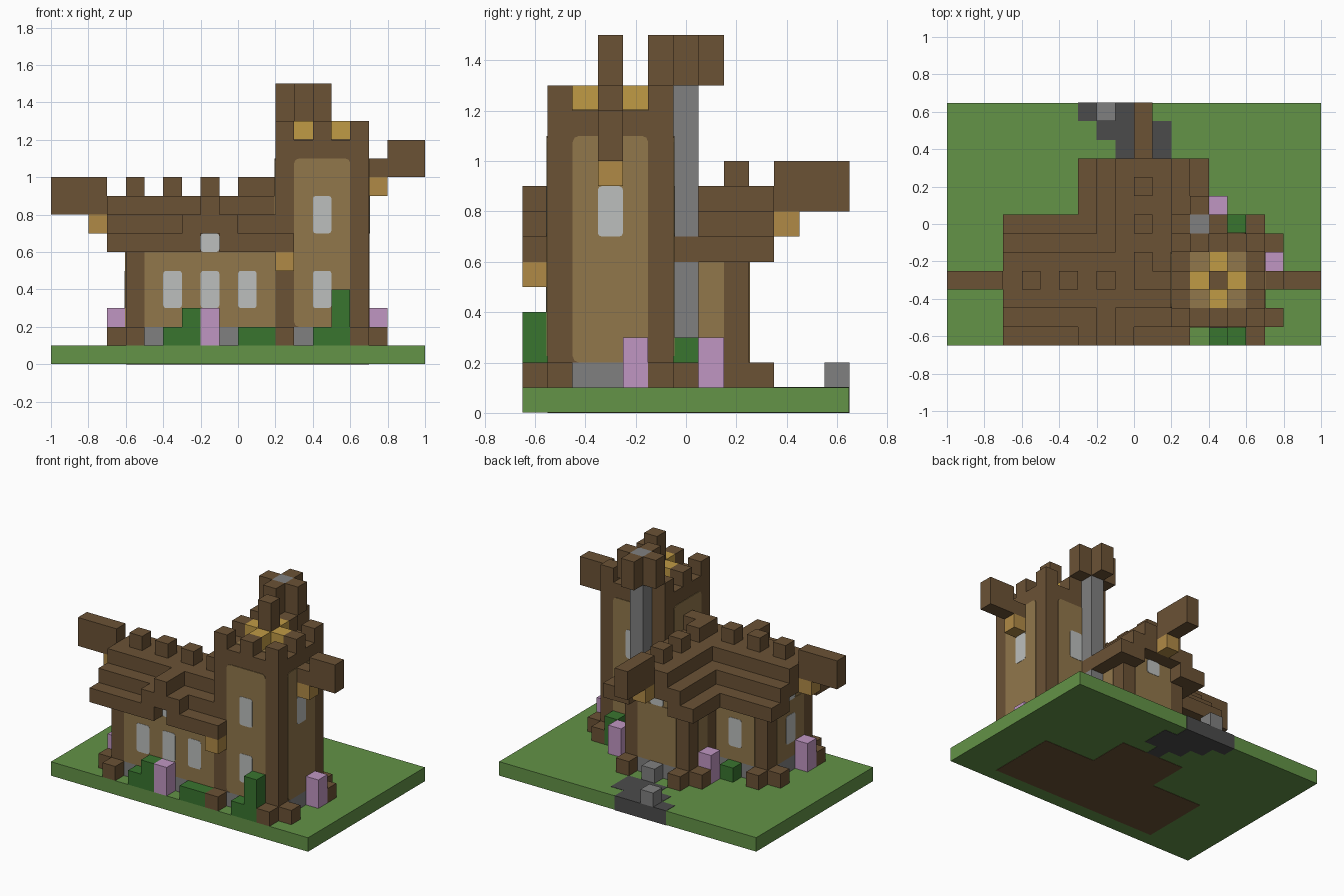
import bpy
import bmesh
from mathutils import Vector

cube = bpy.data.objects.get("Cube")
if cube:
    bpy.data.objects.remove(cube, do_unlink=True)

UNIT = 0.1
ORIGIN = Vector((-1, -0.65, 0))


def linear(c):
    c /= 255
    return c / 12.92 if c <= 0.04045 else ((c + 0.055) / 1.055) ** 2.4


def material(name, hexcode):
    rgb = [linear(v) for v in bytes.fromhex(hexcode)] + [1]
    m = bpy.data.materials.new(name)
    m.use_nodes = True
    m.diffuse_color = rgb
    m.node_tree.nodes["Principled BSDF"].inputs["Base Color"].default_value = rgb
    return m


grass = material("grass green", "639347")
leaf = material("leaf green", "39752f")
timber = material("timber brown", "6b5235")
plaster = material("tan plaster", "91774b")
gold = material("gold", "c09b45")
amber = material("amber", "b08a46")
glass = material("pale glass", "bcbfbd")
blossom = material("blossom pink", "c096c2")
stone = material("stone grey", "808080")
path_stone = material("dark path", "4b4b4b")


def add_box(bm, lo, hi):
    """Add one box given its low and high corner in grid units."""
    verts = bmesh.ops.create_cube(bm, size=1)["verts"]
    lo, hi = Vector(lo), Vector(hi)
    for v in verts:
        v.co = ORIGIN + UNIT * ((lo + hi) / 2 + v.co * (hi - lo))
    return verts


def finish(name, mat, bm):
    mesh = bpy.data.meshes.new(name)
    bm.to_mesh(mesh)
    bm.free()
    mesh.materials.append(mat)
    obj = bpy.data.objects.new(name, mesh)
    bpy.context.collection.objects.link(obj)
    return obj


def boxes(name, mat, *spans):
    bm = bmesh.new()
    for lo, hi in spans:
        add_box(bm, lo, hi)
    return finish(name, mat, bm)


def cells(name, mat, spots, z=1, height=1):
    """One upright block on each grid cell."""
    return boxes(name, mat, *[((x, y, z), (x + 1, y + 1, z + height)) for x, y in spots])


def plate(name, mat, face, plane, u, z, lift=0.04, rounding=0.0):
    """Thin plate on a wall; u and z are its spans along the wall and upward."""
    bm = bmesh.new()
    out = -1 if face in ("front", "left") else 1
    depth = sorted((plane - out * 0.02, plane + out * lift))
    axis = 1 if face in ("front", "back") else 0
    spans = [u, depth, z] if axis else [depth, u, z]
    add_box(bm, [s[0] for s in spans], [s[1] for s in spans])
    if rounding:
        edges = [e for e in bm.edges
                 if abs((e.verts[0].co - e.verts[1].co).normalized()[axis]) > 0.9]
        bmesh.ops.bevel(bm, geom=edges, offset=rounding * UNIT, segments=2,
                        profile=0.5, affect="EDGES")
    return finish(name, mat, bm)


def window(name, face, plane, u, z, tall=2):
    plate(name, glass, face, plane, (u, u + 1), (z, z + tall), 0.06, 0.15)


def stepped_roof(name, along, centre, start, end, eaves=(-1, 1)):
    """Roof of mirrored steps running along x or y."""
    strips = [(-1.5, 1.5, 7, 9)]
    for side in (-1, 1):
        a, b, c = side * 1.5, side * 2.5, side * 3.5
        strips.append((min(a, b), max(a, b), 6, 8))
        if side in eaves:
            strips.append((min(b, c), max(b, c), 6, 7))
    spans = []
    for a, b, low, high in strips:
        a, b = centre + a, centre + b
        if along == "x":
            spans.append(((start, a, low), (end, b, high)))
        else:
            spans.append(((a, start, low), (b, end, high)))
    return boxes(name, timber, *spans)


# Ground, building footprint and path
boxes("ground", grass, ((0, 0, 0.02), (20, 12.98, 1)))
boxes("floor", timber, ((4, 1, 0), (17, 6, 0.5)), ((8, 6, 0), (13, 9, 0.5)))
boxes("path", path_stone, ((7, 12, 0), (11, 13, 1.02)), ((8, 11, 0), (12, 12, 1.02)),
      ((9, 10, 0), (12, 11, 1.02)), ((10, 9, 0), (11, 10, 1.02)))

# Timber-framed walls
boxes("house_frame", timber, ((4, 1, 1), (13, 6, 6)))
boxes("wing_frame", timber, ((8, 5, 1), (13, 9, 6)))
boxes("gable_walls", plaster, ((4, 2, 6), (12, 5, 7)), ((9, 4, 6), (12, 9, 7)))
boxes("tower_frame", timber, ((12, 1, 1), (17, 6, 12)))

# Plaster panels and stone footings between the posts
panels = {
    "house_front": ("front", 1, 5, 12, 6), "house_end": ("left", 4, 2, 5, 6),
    "house_back": ("back", 6, 5, 8, 6), "wing_left": ("left", 8, 7, 8, 6),
    "wing_right": ("right", 13, 7, 8, 6), "wing_back": ("back", 9, 9, 12, 6),
    "tower_front": ("front", 1, 13, 16, 11), "tower_back": ("back", 6, 13, 16, 11),
    "tower_left": ("left", 12, 2, 5, 11), "tower_right": ("right", 17, 2, 5, 11),
}
for part, (face, plane, a, b, top) in panels.items():
    plate(part + "_panel", plaster, face, plane, (a, b), (2, top),
          rounding=0.25 if part.startswith("tower") else 0)
    plate(part + "_footing", stone, face, plane, (a, b), (1, 2))

# Windows
for x in (6, 8, 10, 14):
    window("front_window", "front", 1, x, 3)
window("tower_front_window", "front", 1, 14, 7)
window("tower_right_window", "right", 17, 3, 7)
window("tower_back_window", "back", 6, 14, 7)
window("house_back_window", "back", 6, 6, 3)
window("house_end_window", "left", 4, 3, 3)
window("dormer_window", "front", 1, 8, 6, 1)
window("house_gable_window", "left", 4, 3, 6, 1)
window("wing_gable_window", "back", 9, 10, 6, 1)

# Roofs, with the front eave broken by the dormer
stepped_roof("house_roof", "x", 3.5, 3, 13, eaves=(1,))
boxes("front_eave", timber, ((3, 0, 6), (8, 1, 7)), ((9, 0, 6), (13, 1, 7)))
stepped_roof("wing_roof", "y", 10.5, 5, 10)
boxes("dormer_roof", timber, ((7, 0, 7), (10, 2, 8)), ((8, 0, 8), (9, 2, 9)))
cells("ridge_blocks", timber,
      [(x, 3) for x in (4, 6, 8, 10, 11)] + [(10, y) for y in (4, 6, 8)], z=9)

# Projecting beams and their brackets
boxes("house_beam", timber, ((0, 3, 8), (3, 4, 10)))
boxes("wing_beam", timber, ((10, 10, 8), (11, 13, 10)))
boxes("tower_beam", timber, ((17, 3, 10), (18, 4, 11)), ((18, 3, 10), (20, 4, 12)))
boxes("brackets", amber, ((2, 3, 7), (3, 4, 8)), ((10, 10, 7), (11, 11, 8)),
      ((17, 3, 9), (18, 4, 10)), ((12, 0, 5), (13, 1, 6)))

# Tower top
cells("battlements", timber,
      [(x, y) for x in (12, 14, 16) for y in (1, 3, 5) if (x, y) != (14, 3)], z=12)
boxes("tower_deck", plaster, ((13, 2, 11.9), (16, 5, 12.04)))
cells("gold_spire_base", gold, [(13, 3), (15, 3), (14, 2), (14, 4)], z=12)
cells("spire", timber, [(14, 3)], z=12, height=3)

# Chimney with its crown
boxes("chimney", stone, ((13, 6, 1), (14, 7, 15)))
cells("chimney_crown", timber, [(12, 6), (14, 6), (13, 5), (13, 7)], z=13, height=2)

# Garden around the walls
cells("edging_blocks", timber,
      [(3, 1), (3, 5), (4, 0), (4, 6), (7, 8), (8, 9), (12, 0), (12, 9),
       (16, 0), (16, 6), (17, 1), (17, 5)])
cells("path_stones", stone, [(8, 12), (10, 9)])
cells("flowers", blossom, [(8, 0), (3, 2), (7, 7), (14, 7), (17, 4)], height=2)
cells("low_bushes", leaf, [(6, 0), (10, 0), (11, 0), (14, 0), (6, 6)])
cells("mid_bushes", leaf, [(7, 0), (15, 6)], height=2)
cells("tall_bush", leaf, [(15, 0)], height=3)
